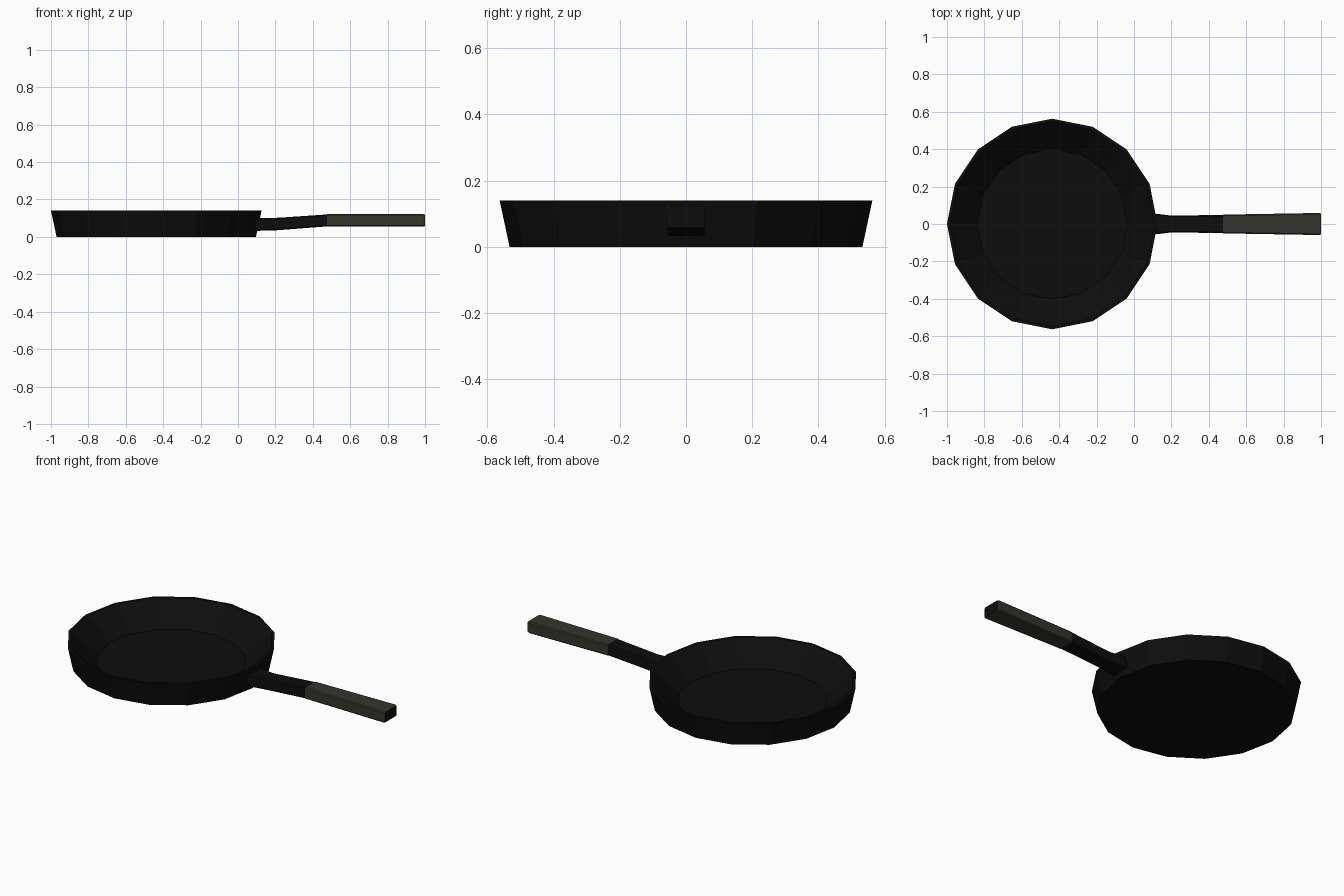
import bpy, bmesh, math

if "Cube" in bpy.data.objects:
    bpy.data.objects.remove(bpy.data.objects["Cube"])

def material(name, rgb):
    m = bpy.data.materials.new(name)
    m.diffuse_color = (*rgb, 1)
    m.use_nodes = True
    m.node_tree.nodes["Principled BSDF"].inputs["Base Color"].default_value = m.diffuse_color
    return m

iron = material("black iron", (0.004, 0.004, 0.004))
olive = material("dark olive grip", (0.036, 0.036, 0.027))

def loft(name, rings, mats):
    """Skin a list of equal-length point rings and cap both ends."""
    bm = bmesh.new()
    loops = [[bm.verts.new(p) for p in r] for r in rings]
    n = len(loops[0])
    for a, b in zip(loops, loops[1:]):
        for i in range(n):
            j = (i + 1) % n
            bm.faces.new((a[i], a[j], b[j], b[i]))
    bm.faces.new(loops[0][::-1])
    end = bm.faces.new(loops[-1])
    end.material_index = len(mats) - 1
    bmesh.ops.recalc_face_normals(bm, faces=bm.faces)
    me = bpy.data.meshes.new(name)
    bm.to_mesh(me)
    bm.free()
    for m in mats:
        me.materials.append(m)
    ob = bpy.data.objects.new(name, me)
    bpy.context.collection.objects.link(ob)
    return ob

def circle(r, z, n=16, cx=-0.437):
    return [(cx + r * math.cos(2 * math.pi * i / n), r * math.sin(2 * math.pi * i / n), z)
            for i in range(n)]

def section(x, w, z0, z1, c=0.006):
    """Chamfered rectangle across the handle."""
    return [(x, -w + c, z0), (x, w - c, z0), (x, w, z0 + c), (x, w, z1 - c),
            (x, w - c, z1), (x, -w + c, z1), (x, -w, z1 - c), (x, -w, z0 + c)]

# Pan: outer base, outer rim, inner rim, cooking floor
loft("pan_body", [circle(0.533, 0), circle(0.563, 0.14), circle(0.548, 0.14),
                  circle(0.402, 0.02)], [iron])

# Stem rising from the pan wall to the grip
loft("handle_stem", [section(0.085, 0.056, 0.032, 0.102), section(0.125, 0.054, 0.033, 0.102),
                     section(0.20, 0.045, 0.035, 0.102), section(0.24, 0.045, 0.038, 0.104),
                     section(0.475, 0.049, 0.056, 0.120)], [iron])

# Grip with a dark end face
loft("handle_grip", [section(0.475, 0.050, 0.055, 0.122), section(0.99, 0.059, 0.055, 0.122),
                     section(1.0, 0.056, 0.058, 0.119)], [olive, iron])
